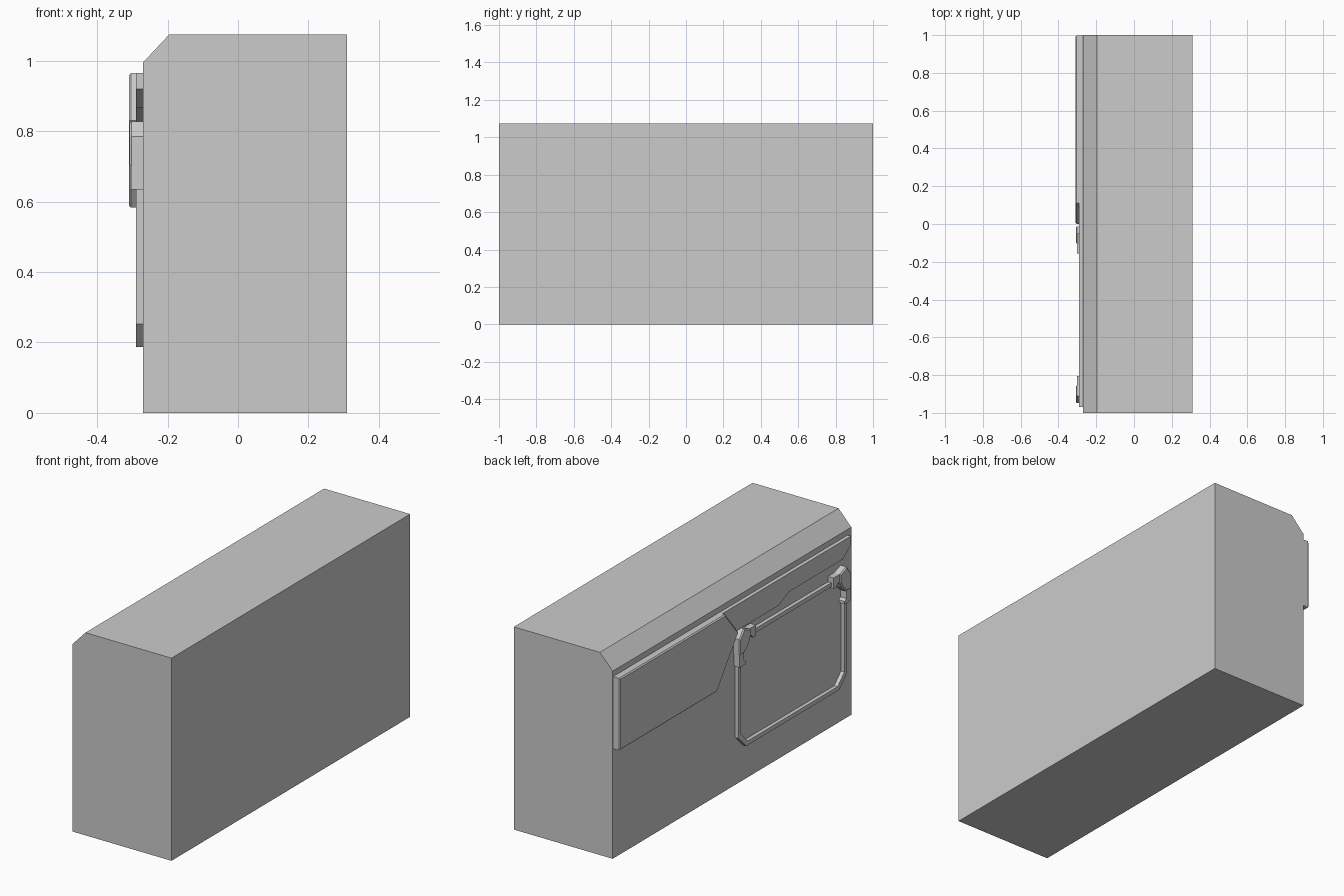
import bpy, bmesh

if "Cube" in bpy.data.objects:
    bpy.data.objects.remove(bpy.data.objects["Cube"])

WALL = -0.27  # x of the detailed side face


def prism(name, pts, x_front, bevel=0.0, x_back=WALL + 0.004):
    """Extrude a (y, z) outline along x; optionally bevel its front rim."""
    bm = bmesh.new()
    face = bm.faces.new([bm.verts.new((x_back, y, z)) for y, z in pts])
    ext = bmesh.ops.extrude_face_region(bm, geom=[face], use_keep_orig=True)
    moved = [g for g in ext["geom"] if isinstance(g, bmesh.types.BMVert)]
    for v in moved:
        v.co.x = x_front
    bmesh.ops.recalc_face_normals(bm, faces=bm.faces)
    if bevel:
        rim = [e for e in bm.edges if all(abs(v.co.x - x_front) < 1e-5 for v in e.verts)]
        bmesh.ops.bevel(bm, geom=rim, offset=bevel, segments=1, affect='EDGES')
    return finish(name, bm)


def finish(name, bm):
    mesh = bpy.data.meshes.new(name)
    bm.to_mesh(mesh)
    bm.free()
    obj = bpy.data.objects.new(name, mesh)
    bpy.context.collection.objects.link(obj)
    return obj


def octagon(y0, y1, z0, z1, c):
    return [(y0 + c, z0), (y1 - c, z0), (y1, z0 + c), (y1, z1 - c),
            (y1 - c, z1), (y0 + c, z1), (y0, z1 - c), (y0, z0 + c)]


# Main block with one chamfered top edge
bm = bmesh.new()
section = [(-0.27, 0), (0.31, 0), (0.31, 1.075), (-0.195, 1.075), (-0.27, 0.995)]
end = bm.faces.new([bm.verts.new((x, -1, z)) for x, z in section])
ext = bmesh.ops.extrude_face_region(bm, geom=[end], use_keep_orig=True)
for g in ext["geom"]:
    if isinstance(g, bmesh.types.BMVert):
        g.co.y = 1
bmesh.ops.recalc_face_normals(bm, faces=bm.faces)
finish("main_block", bm)

# Raised plate with a pointed end
prism("raised_plate", [(0.997, 0.965), (0.11, 0.965), (0.0, 0.83), (0.18, 0.583),
                       (0.997, 0.583)], -0.31, 0.006)

# Thin stepped strip continuing along the top
prism("thin_strip", [(0.11, 0.965), (-0.97, 0.965), (-0.97, 0.92), (-0.90, 0.868),
                     (-0.45, 0.868), (-0.36, 0.828), (0.0, 0.828)], -0.29)

# Narrow frame with cut corners
bm = bmesh.new()
outer = octagon(-0.935, -0.025, 0.187, 0.78, 0.065)
inner = octagon(-0.913, -0.047, 0.209, 0.758, 0.056)
rings = [[bm.verts.new((x, y, z)) for y, z in pts]
         for pts, x in ((outer, WALL + 0.004), (outer, -0.29),
                        (inner, -0.29), (inner, WALL + 0.004))]
for a, b in zip(rings, rings[1:] + rings[:1]):
    for i in range(8):
        j = (i + 1) % 8
        bm.faces.new((a[i], a[j], b[j], b[i]))
bmesh.ops.recalc_face_normals(bm, faces=bm.faces)
finish("frame", bm)

# Corner clamps, mirrored about the frame centre
corner = [(-0.012, 0.70), (-0.012, 0.785), (-0.05, 0.828), (-0.105, 0.808),
          (-0.105, 0.765), (-0.09, 0.735), (-0.055, 0.70)]
top_tab = [(-0.10, 0.808), (-0.155, 0.808), (-0.155, 0.75), (-0.13, 0.75),
           (-0.12, 0.765), (-0.10, 0.765)]
side_tab = [(-0.015, 0.71), (-0.05, 0.71), (-0.05, 0.66), (-0.065, 0.65),
            (-0.065, 0.635), (-0.015, 0.635)]
for side, flip in (("left", False), ("right", True)):
    for part, pts, x, bev in (("corner", corner, -0.308, 0.006),
                              ("top_tab", top_tab, -0.302, 0.0),
                              ("side_tab", side_tab, -0.304, 0.0)):
        shape = [(-0.96 - y, z) for y, z in pts] if flip else pts
        prism(f"clamp_{part}_{side}", shape, x, bev)
